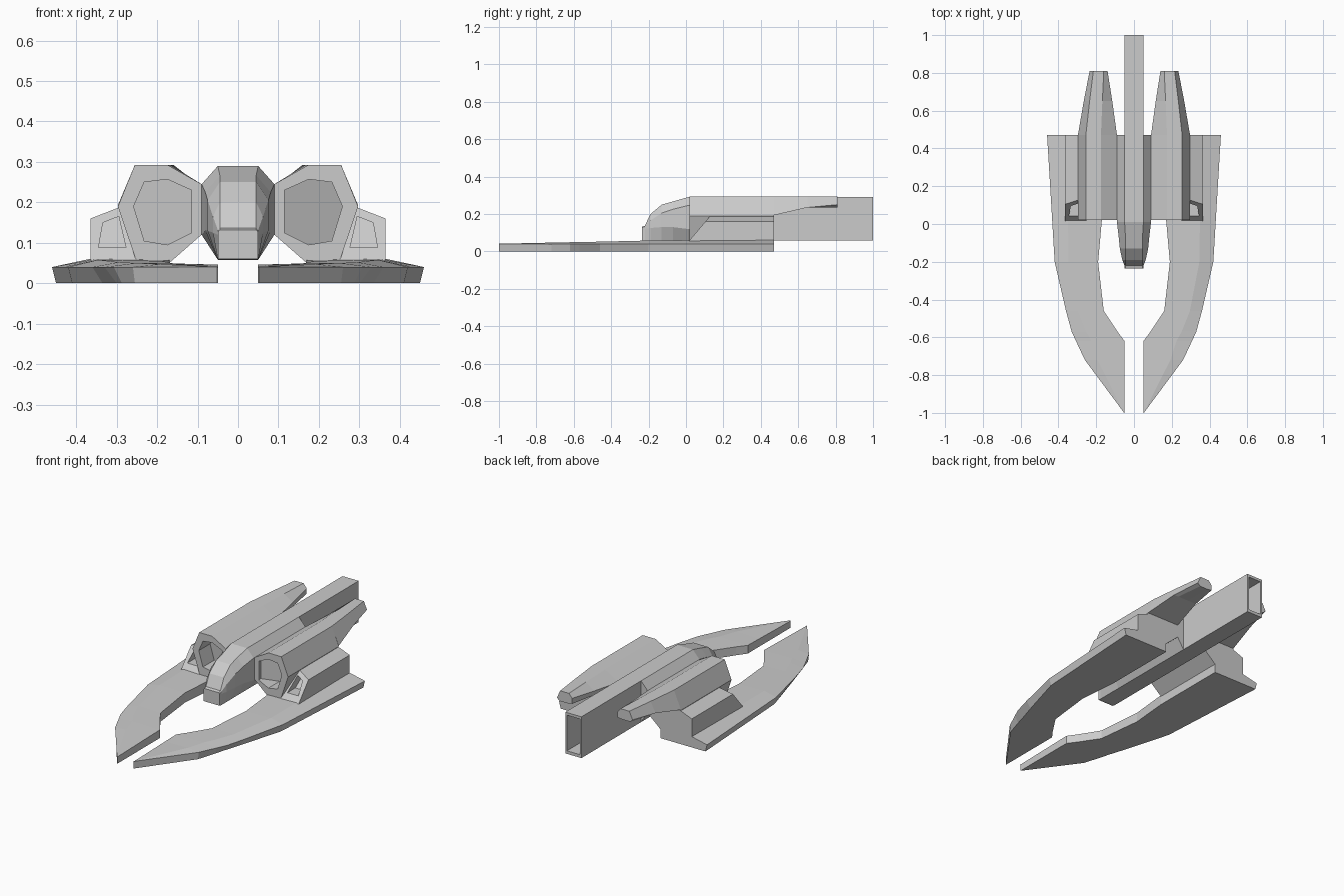
import bpy, bmesh

cube = bpy.data.objects.get("Cube")
if cube:
    bpy.data.objects.remove(cube, do_unlink=True)

grey = bpy.data.materials.new("hull_grey")
grey.use_nodes = True
colour = (0.6, 0.6, 0.6, 1)
grey.diffuse_color = colour
grey.node_tree.nodes["Principled BSDF"].inputs["Base Color"].default_value = colour


def at(y, profile):
    """Place an x-z profile at depth y."""
    return [(x, y, z) for x, z in profile]


def loft(name, rings, mirror=False):
    """Skin a row of equal-length rings and cap both ends."""
    bm = bmesh.new()
    rows = [[bm.verts.new(p) for p in ring] for ring in rings]
    n = len(rows[0])
    for a, b in zip(rows, rows[1:]):
        for i in range(n):
            j = (i + 1) % n
            bm.faces.new((a[i], a[j], b[j], b[i]))
    bm.faces.new(rows[0])
    bm.faces.new(rows[-1][::-1])
    bmesh.ops.remove_doubles(bm, verts=bm.verts, dist=0.0005)
    bmesh.ops.recalc_face_normals(bm, faces=bm.faces)
    mesh = bpy.data.meshes.new(name)
    bm.to_mesh(mesh)
    bm.free()
    mesh.materials.append(grey)
    ob = bpy.data.objects.new(name, mesh)
    bpy.context.collection.objects.link(ob)
    if mirror:
        mod = ob.modifiers.new("mirror", "MIRROR")
        mod.use_clip = False
        mod.use_mirror_merge = False
    return ob


def octagon(top, bottom, cap, side, high, low, base):
    """Symmetric eight-sided fuselage section."""
    right = [(cap, top), (side, high), (side, low), (base, bottom)]
    return right + [(-x, z) for x, z in reversed(right)]


def box(half, low, high):
    return [(half, high), (half, low), (-half, low), (-half, high)]


# Forward-swept blades: y, inner x, outer x, underside bevel, ridge height
stations = [(0.47, 0.17, 0.46, 0.01, 0.06), (0.02, 0.17, 0.433, 0.01, 0.06),
            (-0.2, 0.19, 0.42, 0.01, 0.058), (-0.46, 0.16, 0.36, 0.025, 0.052),
            (-0.57, 0.087, 0.33, 0.03, 0.05), (-0.62, 0.05, 0.307, 0.02, 0.049),
            (-0.72, 0.05, 0.26, 0.005, 0.047), (-1.0, 0.05, 0.052, 0, 0.041)]
blade = []
for y, inner, outer, bevel, top in stations:
    ridge = inner + 0.68 * (outer - inner)
    blade.append(at(y, [(inner, 0), (outer - bevel, 0), (outer, 0.04),
                        (ridge, top), (inner, top - 0.003)]))
loft("blade", blade, mirror=True)

# Engine nacelles with sunken intakes and tapered tails
nacelle = [(0.175, 0.293), (0.255, 0.293), (0.297, 0.19), (0.25, 0.05),
           (0.17, 0.05), (0.09, 0.12), (0.09, 0.245)]
intake = [(0.175, 0.257), (0.232, 0.25), (0.258, 0.19), (0.232, 0.105),
          (0.175, 0.095), (0.115, 0.125), (0.115, 0.23)]
upper = [(x, max(z, 0.193)) for x, z in nacelle]
tail = [(0.16, 0.293), (0.215, 0.293), (0.235, 0.25), (0.22, 0.235),
        (0.17, 0.235), (0.14, 0.24), (0.14, 0.27)]
middle = [((a[0] + b[0]) / 2, max((a[1] + b[1]) / 2, 0.235))
          for a, b in zip(upper, tail)]
loft("engine_nacelle", [
    [(x, 0.02 + (0.02 if x < 0.17 else 0.1), z) for x, z in intake],
    at(0.02, intake), at(0.02, nacelle), at(0.47, nacelle),
    at(0.47, upper), at(0.65, middle), at(0.81, tail)], mirror=True)

# Side pods with sloping fronts and small sunken vents
pod = [(0.25, 0.05), (0.365, 0.05), (0.365, 0.16), (0.28, 0.193)]
vent = [(0.277, 0.088), (0.345, 0.088), (0.334, 0.15), (0.295, 0.165)]


def slope(profile, depth=0.0):
    return [(x, 0.015 + 0.85 * (z - 0.055) + depth, z) for x, z in profile]


loft("side_pod", [slope(vent, 0.07), slope(vent), slope(pod), at(0.47, pod)],
     mirror=True)

# Central body and faceted cockpit nose
body = octagon(0.29, 0.058, 0.05, 0.09, 0.245, 0.12, 0.05)
loft("central_body", [at(0.01, body), at(0.47, body)])
loft("cockpit_nose", [
    at(0.01, body),
    at(-0.07, octagon(0.267, 0.058, 0.045, 0.081, 0.225, 0.13, 0.05)),
    at(-0.13, octagon(0.25, 0.058, 0.045, 0.075, 0.205, 0.13, 0.05)),
    at(-0.19, octagon(0.2, 0.058, 0.045, 0.062, 0.165, 0.125, 0.05)),
    at(-0.22, octagon(0.137, 0.058, 0.045, 0.05, 0.132, 0.12, 0.05)),
    at(-0.235, octagon(0.132, 0.06, 0.045, 0.049, 0.128, 0.118, 0.049))])

# Long rear boom with an open end
loft("rear_boom", [
    at(0.4, box(0.05, 0.058, 0.29)), at(1.0, box(0.05, 0.058, 0.29)),
    at(1.0, box(0.04, 0.075, 0.275)), at(0.86, box(0.04, 0.075, 0.275))])
